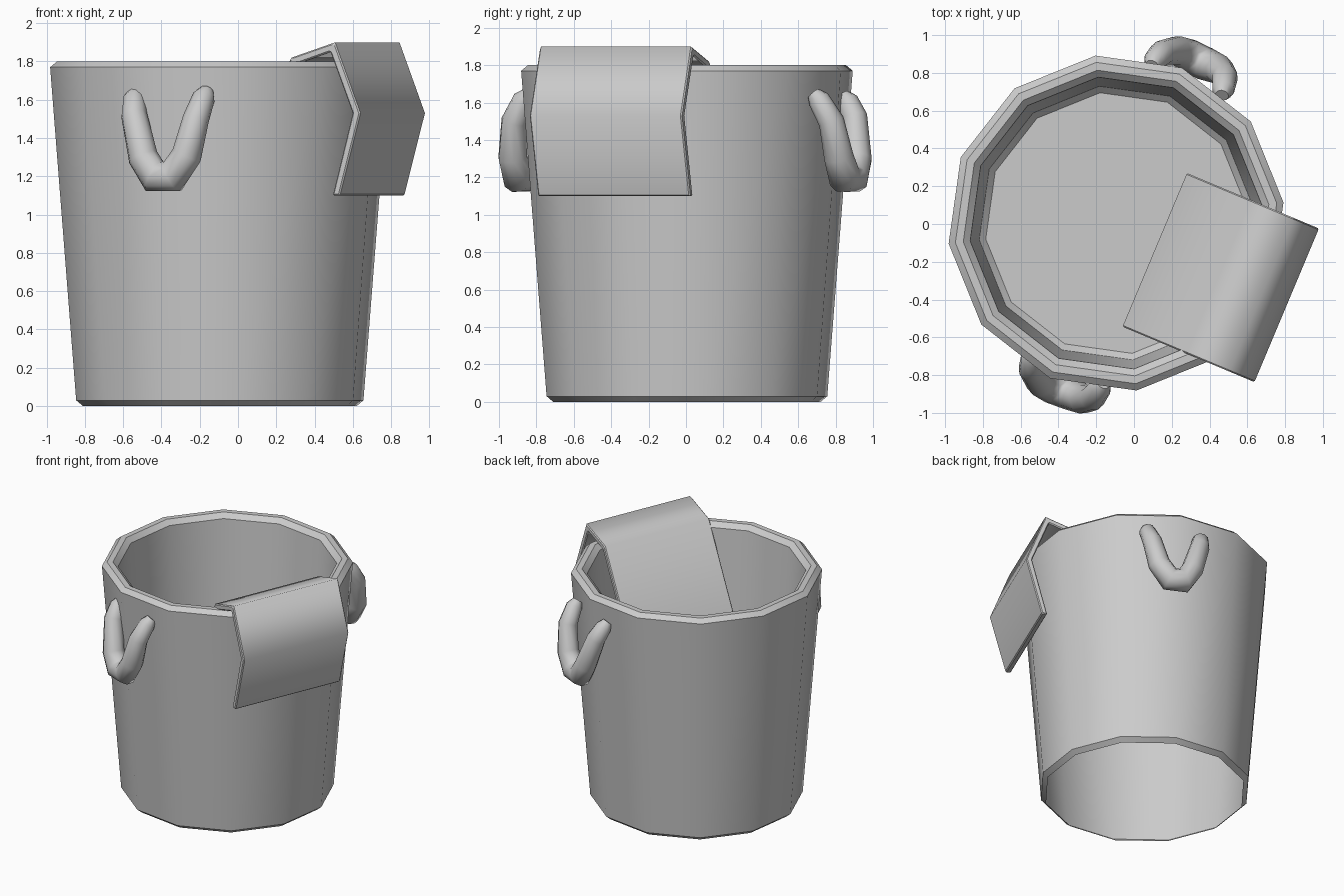
import bpy, bmesh, math
from mathutils import Vector

if "Cube" in bpy.data.objects:
    bpy.data.objects.remove(bpy.data.objects["Cube"])

CENTRE = Vector((-0.095, 0.005, 0))
SIDES = 12


def smooth(ob, angle):
    bpy.ops.object.select_all(action='DESELECT')
    ob.select_set(True)
    bpy.context.view_layer.objects.active = ob
    bpy.ops.object.shade_smooth_by_angle(angle=math.radians(angle))


def mesh_object(name, bm, angle):
    me = bpy.data.meshes.new(name)
    bm.to_mesh(me)
    bm.free()
    ob = bpy.data.objects.new(name, me)
    bpy.context.collection.objects.link(ob)
    smooth(ob, angle)
    return ob


# Bucket: chamfered 12-sided shell, open underneath, with a raised inner floor
profile = [(0.72, 0), (0.756, 0.03), (0.893, 1.77), (0.857, 1.80),
           (0.815, 1.80), (0.778, 1.765), (0.73, 1.035), (0.695, 1.00)]
bm = bmesh.new()
rings = []
for r, z in profile:
    ring = []
    for i in range(SIDES):
        a = math.radians(7 + 30 * i)
        ring.append(bm.verts.new(CENTRE + Vector((r * math.cos(a), r * math.sin(a), z))))
    rings.append(ring)
for lo, hi in zip(rings, rings[1:]):
    for i in range(SIDES):
        j = (i + 1) % SIDES
        bm.faces.new((lo[i], lo[j], hi[j], hi[i]))
bm.faces.new(rings[-1])
mesh_object("bucket", bm, 32)

# Cloth: thin folded strip hung over the rim
D = Vector((0.922, -0.387, 0))
W = Vector((0.387, 0.922, 0))
outer = [(0.151, 1.13), (0.52, 1.82), (0.768, 1.90), (0.912, 1.53), (0.795, 1.10)]
inner = [(0.186, 1.11), (0.545, 1.785), (0.742, 1.85), (0.868, 1.53), (0.755, 1.10)]
bm = bmesh.new()
sides = [[[bm.verts.new(D * d + W * w + Vector((0, 0, z))) for d, z in line]
          for line in (outer, inner)] for w in (-0.525, 0.357)]
(oa, ia), (ob, ib) = sides
for k in range(4):
    for p, q in ((oa, ob), (ia, ib), (oa, ia), (ob, ib)):
        bm.faces.new((p[k], p[k + 1], q[k + 1], q[k]))
for k in (0, 4):
    bm.faces.new((oa[k], ob[k], ib[k], ia[k]))
bmesh.ops.recalc_face_normals(bm, faces=bm.faces)
# chamfer the border only, leaving the three folds and side rungs alone
fold_verts = {v for line in (oa, ia, ob, ib) for v in line[1:4]}
border = [e for e in bm.edges if not (e.verts[0] in fold_verts and e.verts[1] in fold_verts
                                      and abs(e.verts[0].co.z - e.verts[1].co.z) < 0.001)]
bmesh.ops.bevel(bm, geom=border, offset=0.007, segments=1, affect='EDGES')
cloth = mesh_object("cloth", bm, 180)
# keep the sheet soft along its folds but crisp round its border
for e in cloth.data.edges:
    a, b = (cloth.data.vertices[i].co for i in e.vertices)
    along = abs((b - a).normalized().dot(W))
    e.use_edge_sharp = along < 0.9 or max(a.z, b.z) < 1.16

# Handles: two hanging loops, mirrored across the bucket (t, u, z, thickness)
U = Vector((-0.39, -0.92, 0))
T = Vector((0.92, -0.39, 0))
path = [(-0.142, 0.81, 1.640, 0.55), (-0.14, 0.84, 1.605, 0.9), (-0.12, 0.89, 1.52, 1.05),
        (-0.05, 0.935, 1.30, 1.2), (0.015, 0.935, 1.20, 1.35), (0.115, 0.93, 1.20, 1.35),
        (0.195, 0.93, 1.31, 1.2), (0.237, 0.905, 1.50, 1.05), (0.255, 0.84, 1.615, 0.9),
        (0.26, 0.81, 1.650, 0.55)]


def handle(name, sign, shift):
    cu = bpy.data.curves.new(name, 'CURVE')
    cu.dimensions = '3D'
    cu.bevel_depth = 0.066
    cu.bevel_resolution = 3
    cu.use_fill_caps = True
    sp = cu.splines.new('POLY')
    sp.points.add(len(path) - 1)
    for p, (t, u, z, r) in zip(sp.points, path):
        p.co = (*(CENTRE + shift + T * t + U * (u * sign) + Vector((0, 0, z))), 1)
        p.radius = r
    loop = bpy.data.objects.new(name, cu)
    bpy.context.collection.objects.link(loop)
    bpy.ops.object.select_all(action='DESELECT')
    loop.select_set(True)
    bpy.context.view_layer.objects.active = loop
    bpy.ops.object.convert(target='MESH')
    smooth(bpy.context.view_layer.objects.active, 60)


handle("front_handle", 1, Vector((0.01, 0, 0)))
handle("back_handle", -1, Vector((0.005, 0.032, 0)))
